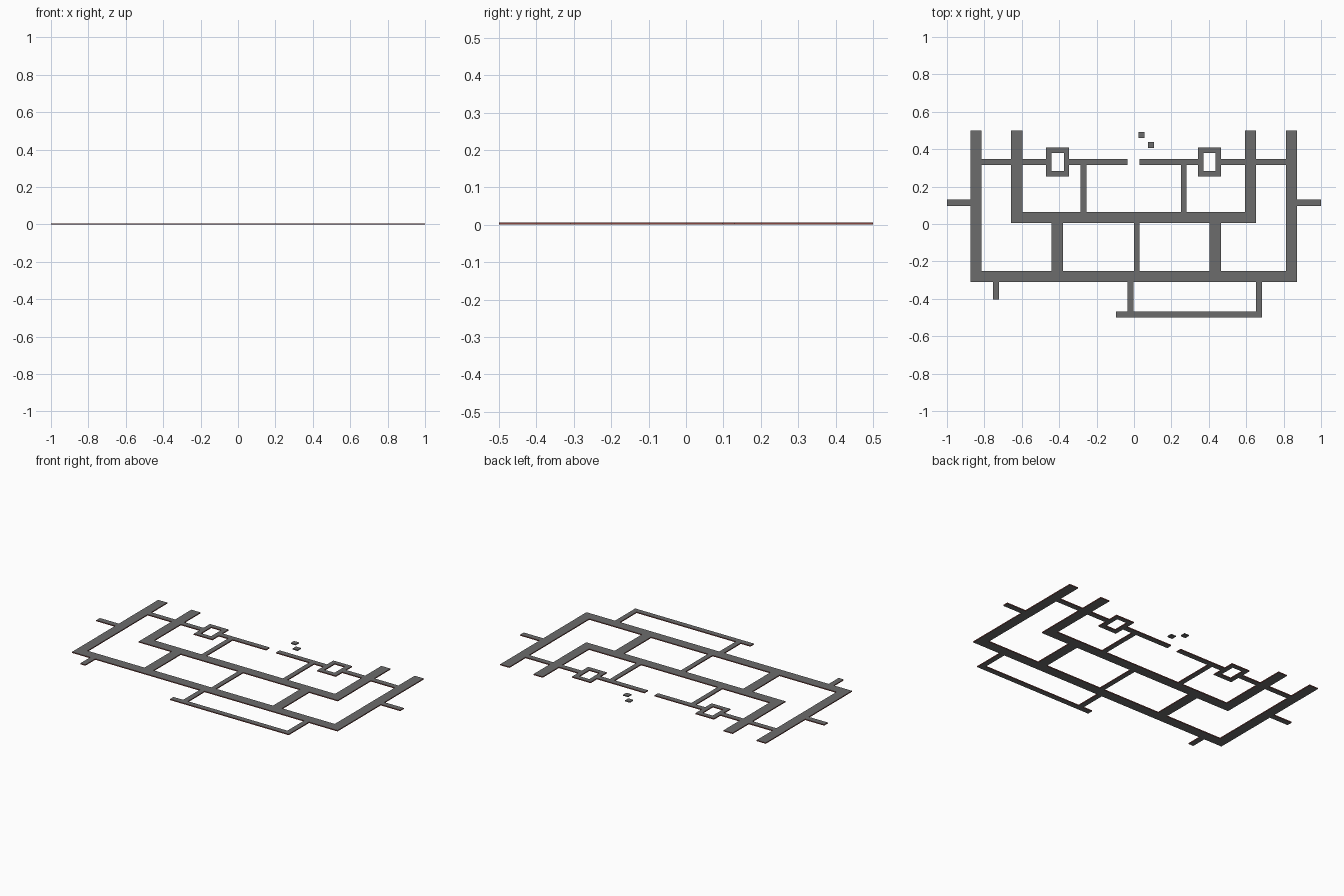
import bpy, bmesh

if "Cube" in bpy.data.objects:
    bpy.data.objects.remove(bpy.data.objects["Cube"])

T = 0.006  # slab thickness


def material(name, rgb):
    m = bpy.data.materials.new(name)
    m.diffuse_color = (*rgb, 1)
    m.use_nodes = True
    m.node_tree.nodes["Principled BSDF"].inputs["Base Color"].default_value = m.diffuse_color
    return m


asphalt = material("asphalt", (0.15, 0.15, 0.15))
edge_red = material("edge_red", (0.25, 0.06, 0.05))


def rect(x0, x1, y0, y1):
    return [(x0, y0), (x1, y0), (x1, y1), (x0, y1)]


def slab(name, outline, hole=None, side=edge_red):
    """Thin flat slab from an outline, optionally with a matching hole."""
    bm = bmesh.new()
    verts = [bm.verts.new((x, y, 0)) for x, y in outline]
    if hole:
        inner = [bm.verts.new((x, y, 0)) for x, y in hole]
        n = len(verts)
        for i in range(n):
            j = (i + 1) % n
            bm.faces.new((verts[i], verts[j], inner[j], inner[i]))
    else:
        bm.faces.new(verts)
    base = bm.faces[:]
    ext = bmesh.ops.extrude_face_region(bm, geom=base, use_keep_orig=True)
    top = [v for v in ext["geom"] if isinstance(v, bmesh.types.BMVert)]
    bmesh.ops.translate(bm, verts=top, vec=(0, 0, T))
    bmesh.ops.recalc_face_normals(bm, faces=bm.faces[:])
    for f in bm.faces:
        f.material_index = 0 if abs(f.normal.z) > 0.5 else 1
    mesh = bpy.data.meshes.new(name)
    bm.to_mesh(mesh)
    bm.free()
    mesh.materials.append(asphalt)
    mesh.materials.append(side)
    ob = bpy.data.objects.new(name, mesh)
    bpy.context.collection.objects.link(ob)


def u_road(name, x0, x1, y0, y1, w):
    """U-shaped road, open towards +y."""
    slab(name, [(x0, y0), (x1, y0), (x1, y1), (x1 - w, y1), (x1 - w, y0 + w),
                (x0 + w, y0 + w), (x0 + w, y1), (x0, y1)])


# Main wide roads
u_road("outer_avenue", -0.875, 0.872, -0.31, 0.5, 0.06)
u_road("inner_avenue", -0.657, 0.653, 0.005, 0.5, 0.06)

# Side stubs
slab("left_stub", rect(-1.0, -0.875, 0.096, 0.13))
slab("right_stub", rect(0.872, 1.0, 0.096, 0.13))

# Back cross street, broken by the two square loops and a centre gap
spans = [(-0.815, -0.657), (-0.597, -0.47), (-0.347, -0.036),
         (0.03, 0.342), (0.465, 0.593), (0.653, 0.812)]
for i, (a, b) in enumerate(spans):
    slab(f"back_street_{i}", rect(a, b, 0.315, 0.348))

# Square loops
for side, x in (("left", -0.4085), ("right", 0.4035)):
    slab(f"{side}_square_loop", rect(x - 0.0615, x + 0.0615, 0.255, 0.408),
         rect(x - 0.033, x + 0.033, 0.284, 0.38))

# Lanes joining the back street and the inner avenue
for i, x in enumerate((-0.27, 0.265)):
    slab(f"back_lane_{i}", rect(x - 0.015, x + 0.015, 0.065, 0.315))

# Connectors between the avenues
for i, (a, b) in enumerate(((-0.44, -0.38), (0.0, 0.03), (0.405, 0.465))):
    slab(f"middle_connector_{i}", rect(a, b, -0.25, 0.005))

# Front lanes
slab("front_stub", rect(-0.755, -0.722, -0.403, -0.31))
slab("front_lane_left", rect(-0.034, -0.002, -0.467, -0.31))
slab("front_lane_right", rect(0.652, 0.684, -0.467, -0.31))
slab("front_street", rect(-0.097, 0.684, -0.5, -0.467))

# Loose square tiles
slab("tile_back", rect(0.025, 0.057, 0.46, 0.491), side=asphalt)
slab("tile_front", rect(0.074, 0.107, 0.407, 0.439), side=asphalt)
